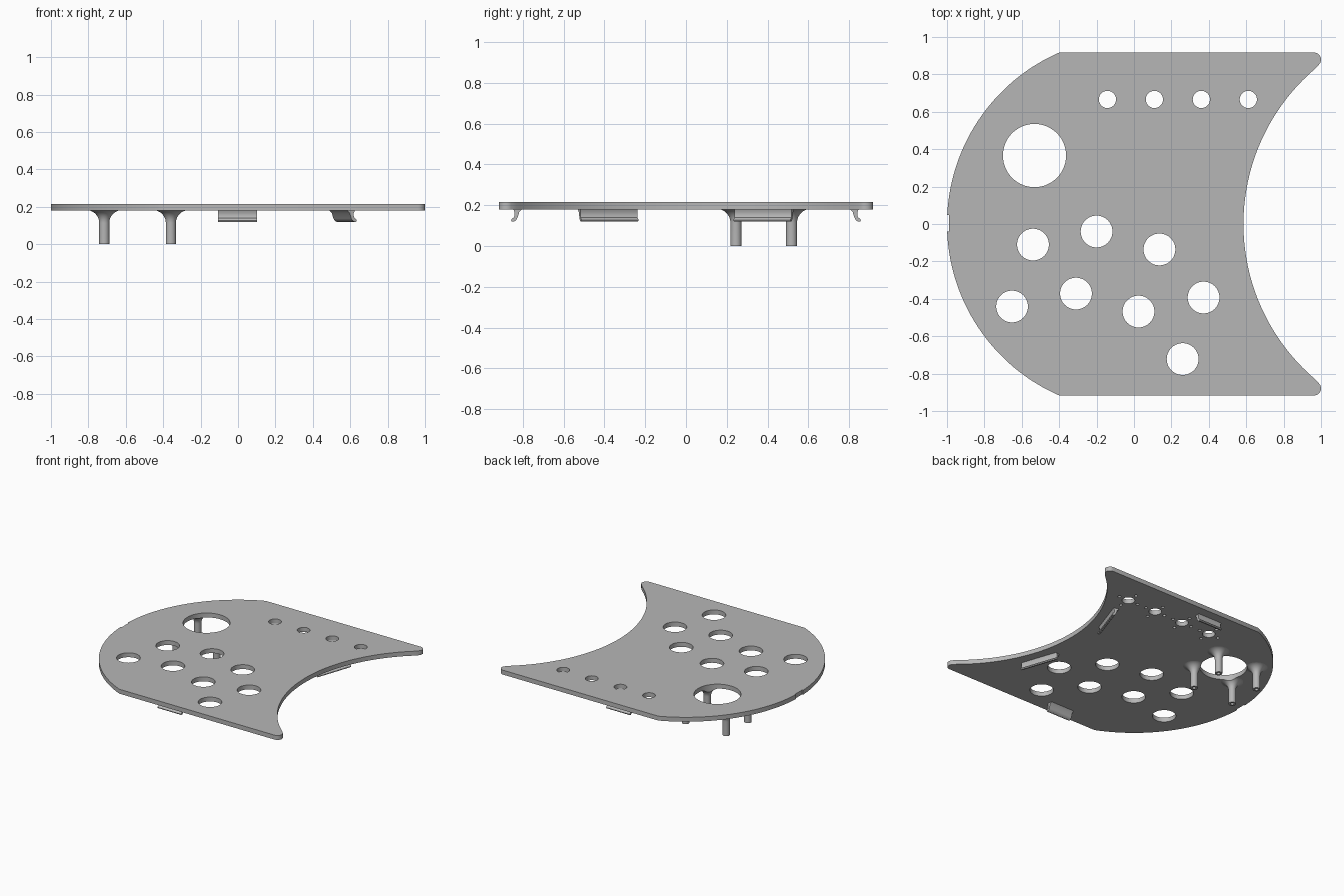
import bpy
import bmesh
from math import pi, sin, cos, atan2, hypot, sqrt, radians
from mathutils import Matrix, Vector

if "Cube" in bpy.data.objects:
    bpy.data.objects.remove(bpy.data.objects["Cube"], do_unlink=True)

grey = bpy.data.materials.new("mid_grey")
grey.use_nodes = True
grey.diffuse_color = (0.47, 0.47, 0.47, 1)
grey.node_tree.nodes["Principled BSDF"].inputs["Base Color"].default_value = (0.47, 0.47, 0.47, 1)

BOTTOM, TOP = 0.18, 0.215
HALF_DEPTH = 0.917


def finish(bm, name):
    bmesh.ops.recalc_face_normals(bm, faces=bm.faces)
    mesh = bpy.data.meshes.new(name)
    bm.to_mesh(mesh)
    bm.free()
    mesh.materials.append(grey)
    obj = bpy.data.objects.new(name, mesh)
    bpy.context.collection.objects.link(obj)
    return obj


def activate(obj):
    bpy.ops.object.select_all(action='DESELECT')
    obj.select_set(True)
    bpy.context.view_layer.objects.active = obj


def smooth(obj):
    activate(obj)
    bpy.ops.object.shade_smooth_by_angle(angle=radians(30))


def prism(name, points, direction):
    """Extrude a closed outline along a direction."""
    bm = bmesh.new()
    face = bm.faces.new([bm.verts.new(p) for p in points])
    top = bmesh.ops.extrude_face_region(bm, geom=[face])
    verts = [g for g in top["geom"] if isinstance(g, bmesh.types.BMVert)]
    bmesh.ops.translate(bm, verts=verts, vec=direction)
    return finish(bm, name)


def cylinder(bm, x, y, r, z0, z1, sides=64):
    bmesh.ops.create_cone(bm, cap_ends=True, segments=sides, radius1=r, radius2=r, depth=z1 - z0,
                          matrix=Matrix.Translation((x, y, (z0 + z1) / 2)))


def cut(obj, cutter):
    activate(obj)
    mod = obj.modifiers.new("cut", 'BOOLEAN')
    mod.operation, mod.solver, mod.object = 'DIFFERENCE', 'EXACT', cutter
    bpy.ops.object.modifier_apply(modifier=mod.name)


def arc(cx, cy, r, a0, a1, n):
    return [(cx + r * cos(a0 + (a1 - a0) * i / n), cy + r * sin(a0 + (a1 - a0) * i / n))
            for i in range(n + 1)]


# Plate outline: round left side, rounded tips, concave right side
BITE_X, BITE_R, TIP_R = 1.675, 1.09, 0.038
tip_x, tip_y = 1 - TIP_R, HALF_DEPTH - TIP_R
tip_end = -0.6
bite_y = tip_y + TIP_R * sin(tip_end)
bite_a = atan2(bite_y, tip_x + TIP_R * cos(tip_end) - BITE_X)
shoulder = atan2(HALF_DEPTH, -sqrt(1 - HALF_DEPTH ** 2))
outline = arc(0, 0, 1, 2 * pi - shoulder, shoulder, 72)
outline += arc(tip_x, tip_y, TIP_R, pi / 2, tip_end, 10)
outline += arc(BITE_X, 0, BITE_R, bite_a, 2 * pi - bite_a, 60)[1:-1]
outline += arc(tip_x, -tip_y, TIP_R, -tip_end, -pi / 2, 10)
plate = prism("plate", [(x, y, BOTTOM) for x, y in outline], (0, 0, TOP - BOTTOM))

# Holes through the plate, blind pin holes underneath and the edge notch
BIG = (-0.532, 0.366, 0.169)
BUTTONS = [(-0.54, -0.11), (-0.2, -0.04), (0.136, -0.136), (-0.652, -0.441),
           (-0.31, -0.372), (0.024, -0.468), (0.372, -0.393), (0.26, -0.722)]
bm = bmesh.new()
cylinder(bm, *BIG, 0.1, 0.3, 96)
for x, y in BUTTONS:
    cylinder(bm, x, y, 0.085, 0.1, 0.3)
for i in range(4):
    x, y = -0.142 + 0.251 * i, 0.666
    cylinder(bm, x, y, 0.046, 0.1, 0.3, 48)
    for dx, dy in ((1, 0), (-1, 0), (0, 1), (0, -1)):
        cylinder(bm, x + 0.085 * dx, y + 0.085 * dy, 0.012, 0.15, 0.198, 16)
bmesh.ops.create_cube(bm, size=1, matrix=Matrix.Translation((-1.04, 0.004, 0.2))
                      @ Matrix.Diagonal((0.1, 0.09, 0.2, 1)))
holes = finish(bm, "hole_cutter")
holes.hide_render = True
cut(plate, holes)
smooth(plate)

# Four hollow posts with flared tops, trimmed where they meet the large hole
profile = [(0, 0.1), (0.013, 0.1), (0.013, 0), (0.027, 0)]
profile += [(0.095 + 0.068 * cos(a), 0.114 + 0.068 * sin(a))
            for a in [pi - pi / 2 * i / 10 for i in range(11)]]
profile += [(0.095, 0.19), (0, 0.19)]
for sx in (-1, 1):
    for sy in (-1, 1):
        bm = bmesh.new()
        verts = [bm.verts.new((r, 0, z)) for r, z in profile]
        edges = [bm.edges.new(pair) for pair in zip(verts, verts[1:])]
        bmesh.ops.spin(bm, geom=verts + edges, cent=(0, 0, 0), axis=(0, 0, 1),
                       angle=2 * pi, steps=32)
        bmesh.ops.remove_doubles(bm, verts=bm.verts, dist=0.0001)
        bmesh.ops.translate(bm, verts=bm.verts, vec=(-0.537 + 0.178 * sx, 0.381 + 0.136 * sy, 0))
        post = finish(bm, f"{'left' if sx > 0 else 'right'}_{'back' if sy > 0 else 'front'}_post")
        cut(post, holes)
        smooth(post)
bpy.data.objects.remove(holes, do_unlink=True)

# Hooked clips under the edges: (distance inside the edge, height)
HOOK = [(0.117, 0.183), (0.1, 0.166), (0.091, 0.138), (0.084, 0.126), (0.074, 0.12),
        (0.064, 0.12), (0.06, 0.127), (0.064, 0.134), (0.073, 0.139), (0.077, 0.15),
        (0.077, 0.166), (0.07, 0.183)]


def clip(name, edge, outward, length):
    out = Vector((*outward, 0)).normalized()
    along = Vector((-out.y, out.x, 0))
    start = Vector((*edge, 0)) - along * length / 2
    points = [start - out * d + Vector((0, 0, z)) for d, z in HOOK]
    smooth(prism(name, points, along * length))


for side, label in ((1, "back"), (-1, "front")):
    clip(f"{label}_clip", (-0.003, HALF_DEPTH * side), (0, side), 0.207)
    a = 0.33
    clip(f"{label}_bite_clip", (BITE_X - BITE_R * cos(a), side * BITE_R * sin(a)),
         (cos(a), -side * sin(a)), 0.295)
